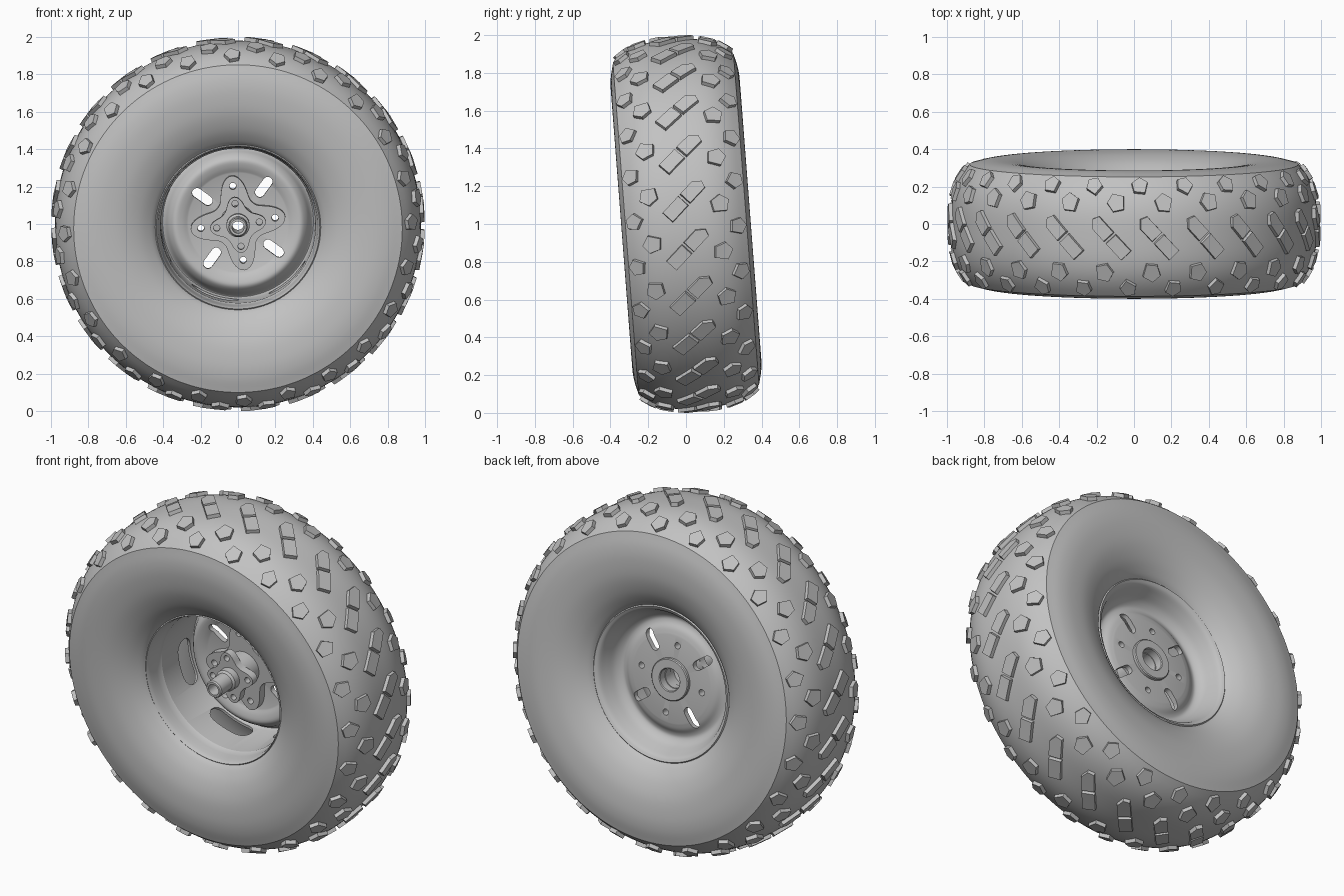
import bpy, bmesh, math
from math import sin, cos, pi, radians
from mathutils import Vector

if "Cube" in bpy.data.objects:
    bpy.data.objects.remove(bpy.data.objects["Cube"])

LEAN = 0.077          # the wheel leans toward the front
PITCHES = 24          # tread pattern repeats
ARMS = radians(8)     # turn of the hub bracket

grey = bpy.data.materials.new("plain grey")
grey.use_nodes = True
grey.diffuse_color = (0.54, 0.54, 0.54, 1)
grey.node_tree.nodes["Principled BSDF"].inputs["Base Color"].default_value = grey.diffuse_color


def polar(r, a, y):
    return Vector((r * cos(a), y, r * sin(a)))


def make(name, bm):
    bmesh.ops.recalc_face_normals(bm, faces=bm.faces)
    mesh = bpy.data.meshes.new(name)
    bm.to_mesh(mesh)
    bm.free()
    mesh.materials.append(grey)
    ob = bpy.data.objects.new(name, mesh)
    bpy.context.collection.objects.link(ob)
    ob.location.z = 1
    ob.rotation_euler.x = LEAN
    return ob


def activate(ob):
    bpy.ops.object.select_all(action='DESELECT')
    ob.select_set(True)
    bpy.context.view_layer.objects.active = ob


def smooth(ob, angle=28):
    activate(ob)
    bpy.ops.object.shade_smooth_by_angle(angle=radians(angle))


def cut(ob, cutter):
    mod = ob.modifiers.new("cut", 'BOOLEAN')
    mod.operation = 'DIFFERENCE'
    mod.solver = 'EXACT'
    mod.object = cutter
    activate(ob)
    bpy.ops.object.modifier_apply(modifier=mod.name)
    bpy.data.objects.remove(cutter)


def curve(pts, steps=5):
    """Smooth curve through the points."""
    p = [Vector(q) for q in pts]
    p = [2 * p[0] - p[1]] + p + [2 * p[-1] - p[-2]]
    out = []
    for a, b, c, d in zip(p, p[1:], p[2:], p[3:]):
        for i in range(steps):
            t = i / steps
            out.append(b + (c - a) * t / 2 + (a * 2 - b * 5 + c * 4 - d) * t * t / 2
                       + (b * 3 - a - c * 3 + d) * t ** 3 / 2)
    return [tuple(v) for v in out] + [tuple(pts[-1])]


def lathe(name, profile, n=128):
    """Turn a closed (radius, y) profile about the axle."""
    bm = bmesh.new()
    rings = [[bm.verts.new(polar(r, 2 * pi * i / n, y)) for r, y in profile] for i in range(n)]
    for i in range(n):
        a, b = rings[i], rings[(i + 1) % n]
        for j in range(len(profile)):
            k = (j + 1) % len(profile)
            bm.faces.new((a[j], a[k], b[k], b[j]))
    return make(name, bm)


def prism(bm, low, high):
    lo = [bm.verts.new(p) for p in low]
    hi = [bm.verts.new(p) for p in high]
    bm.faces.new(lo)
    bm.faces.new(hi)
    for i in range(len(lo)):
        k = (i + 1) % len(lo)
        bm.faces.new((lo[i], lo[k], hi[k], hi[i]))


def capsule(length, width, n=8):
    """Outline of a slot lying along its first coordinate."""
    h, r = (length - width) / 2, width / 2
    arc = [(-pi / 2 + pi * i / n) for i in range(n + 1)]
    right = [(h + r * cos(a), r * sin(a)) for a in arc]
    return right + [(-u, -v) for u, v in right]


def add_pin(bm, r, a, radius, y0, y1, n=20):
    c = polar(r, a, 0)
    ring = [c + polar(radius, 2 * pi * i / n, 0) for i in range(n)]
    prism(bm, [p + Vector((0, y0, 0)) for p in ring], [p + Vector((0, y1, 0)) for p in ring])


# Tyre: bulging sidewalls, a crease, then a rounded crown
def crown(y):
    return 0.978 - 0.1 * (abs(y) / 0.32) ** 3


side = curve([(0.437, 0.225), (0.465, 0.256), (0.53, 0.298), (0.62, 0.33),
              (0.72, 0.342), (0.8, 0.338), (0.878, 0.32)])
tread = [(crown(y), y) for y in [0.32 - 0.64 * i / 20 for i in range(21)]]
outer = side + tread[1:-1] + [(r, -y) for r, y in reversed(side)]
inner = [(0.437 + (r - 0.437) * 0.93, y * 0.93) for r, y in reversed(outer)]
smooth(lathe("tyre", outer + inner, 160), 22)

# Tread blocks: outlines in (around, across), laid on the crown
bar = [(-0.038, -0.13), (0.038, -0.13), (0.038, -0.004), (-0.038, -0.004)]
bar_end = [(-0.038, 0.004), (0.038, 0.004), (0.038, 0.1), (0.0, 0.14), (-0.038, 0.125)]
lug = [(-0.045, -0.035), (0.015, -0.048), (0.05, 0.0), (0.02, 0.048), (-0.042, 0.035)]
shoulder = [(-0.04, -0.028), (0.02, -0.04), (0.045, 0.0), (0.012, 0.04), (-0.038, 0.03)]


def on_tyre(a, u, y, lift):
    slope = -0.3 / 0.32 * (abs(y) / 0.32) ** 2 * (1 if y > 0 else -1)
    s = 1 / math.hypot(1, slope)
    r = crown(y) + lift * s
    return polar(r, a + u / crown(y), y - lift * slope * s)


def add_block(bm, outline, a, y, turn):
    pts = [(u * cos(turn) - v * sin(turn), u * sin(turn) + v * cos(turn)) for u, v in outline]
    mu = sum(p[0] for p in pts) / len(pts)
    mv = sum(p[1] for p in pts) / len(pts)
    top = [(mu + (u - mu) * 0.92, mv + (v - mv) * 0.92) for u, v in pts]
    prism(bm, [on_tyre(a, u, y + v, -0.01) for u, v in pts],
          [on_tyre(a, u, y + v, 0.021) for u, v in top])


bm = bmesh.new()
step = 2 * pi / PITCHES
for i in range(PITCHES):
    a = (i + 0.5) * step
    add_block(bm, bar, a, 0, radians(-43))
    add_block(bm, bar_end, a, 0, radians(-43))
    for s in (1, -1):
        flip = 0 if s > 0 else pi
        add_block(bm, lug, a - s * step * 0.12, s * 0.183, flip + 0.3 * (i % 2))
        add_block(bm, shoulder, a + s * step * 0.38, s * 0.268, flip + 0.7 - 0.4 * (i % 2))
make("tread_blocks", bm)

# Rim: deep barrel at the front, a pressed ring around the disc at the back
barrel = curve([(0.437, -0.236), (0.428, -0.21), (0.42, -0.13)], 3) + [(0.414, -0.12)]
ring_front = curve([(0.412, 0.145), (0.403, 0.162), (0.388, 0.145), (0.368, 0.108),
                    (0.338, 0.082), (0.3, 0.088), (0.265, 0.105)], 4)
dish = curve([(0.25, 0.135), (0.285, 0.125), (0.315, 0.108), (0.342, 0.106), (0.372, 0.132),
              (0.395, 0.18), (0.415, 0.222), (0.437, 0.238)], 4)
rim = lathe("rim", barrel + ring_front + [(0.08, 0.105), (0.08, 0.135)] + dish
            + [(0.45, 0.225), (0.436, 0.18), (0.428, 0.14), (0.428, -0.14), (0.45, -0.225)])

# Cutter for the rim: radial slots, bolt holes and long barrel slots
bm = bmesh.new()
for k in range(4):
    a = radians(54) + k * pi / 2
    out, across = polar(1, a, 0), polar(1, a + pi / 2, 0)
    pts = [out * (0.235 + u) + across * v for u, v in capsule(0.125, 0.052)]
    prism(bm, [p + Vector((0, 0.05, 0)) for p in pts], [p + Vector((0, 0.2, 0)) for p in pts])
    add_pin(bm, 0.2, ARMS + k * pi / 2, 0.018, -0.02, 0.2)
for k in range(6):
    a = radians(-48) + k * pi / 3
    pts = capsule(0.26, 0.11)
    prism(bm, *[[polar(r, a + u / 0.4, 0.085 + v) for u, v in pts] for r in (0.395, 0.47)])
cut(rim, make("rim_cutter", bm))
smooth(rim)


# Hub brackets: four-armed plates
def star(name, valley, reach, y0, y1, n=96):
    bm = bmesh.new()
    ring = []
    for i in range(n):
        a = 2 * pi * i / n
        lobe = ((1 + cos(4 * (a - ARMS))) / 2) ** 1.4
        ring.append((valley + (reach - valley) * lobe, a))
    prism(bm, [polar(r, a, y0) for r, a in ring], [polar(r, a, y1) for r, a in ring])
    return make(name, bm)


for name, valley, reach, y0, y1, hole_r, hole in (
        ("outer_bracket", 0.135, 0.255, 0.06, 0.106, 0.2, 0.018),
        ("inner_flange", 0.095, 0.15, -0.075, -0.03, 0.115, 0.017)):
    plate = star(name, valley, reach, y0, y1)
    bm = bmesh.new()
    add_pin(bm, 0, 0, 0.06, y0 - 0.05, y1 + 0.05, 32)
    for k in range(4):
        add_pin(bm, hole_r, ARMS + k * pi / 2, hole, y0 - 0.05, y1 + 0.05)
    cut(plate, make(name + "_cutter", bm))
    smooth(plate)

# Hub: bored spindle through the rim with a ring on the back
smooth(lathe("hub", [(0.032, -0.23), (0.044, -0.23), (0.05, -0.223), (0.05, -0.125),
                     (0.062, -0.115), (0.062, -0.05), (0.095, -0.04), (0.095, 0.12),
                     (0.12, 0.12), (0.12, 0.15), (0.115, 0.155), (0.068, 0.155),
                     (0.064, 0.15), (0.064, 0.02), (0.032, 0.01)], 64))
